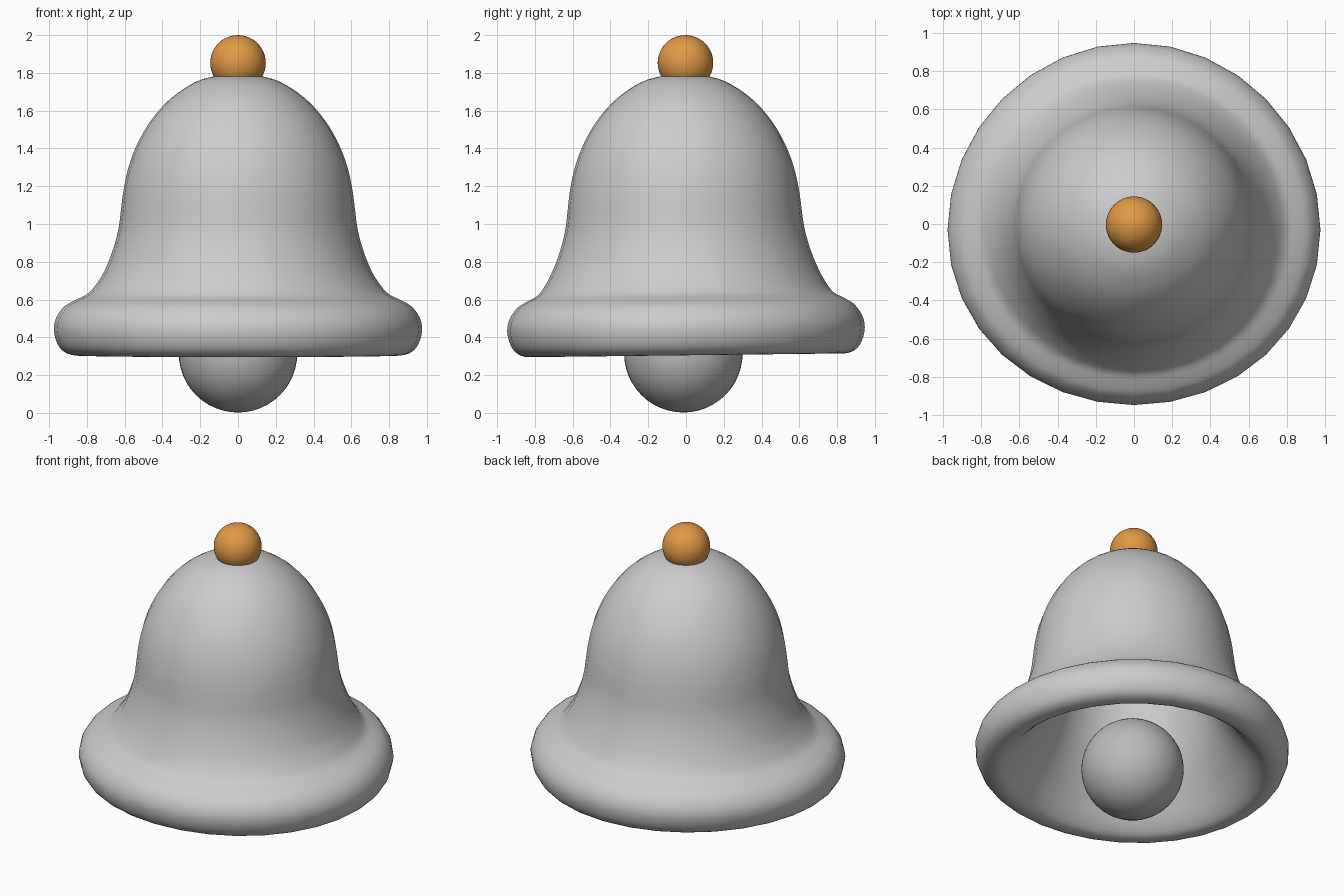
import bpy, bmesh, math

if "Cube" in bpy.data.objects:
    bpy.data.objects.remove(bpy.data.objects["Cube"])

SEGMENTS = 32
TILT = 0.012  # the bell leans very slightly forward


def smooth(obj, angle=60):
    bpy.ops.object.select_all(action='DESELECT')
    obj.select_set(True)
    bpy.context.view_layer.objects.active = obj
    bpy.ops.object.shade_smooth_by_angle(angle=math.radians(angle))


def ball(name, radius, location, color):
    bpy.ops.mesh.primitive_uv_sphere_add(segments=48, ring_count=24,
                                         radius=radius, location=location)
    obj = bpy.context.object
    obj.name = name
    smooth(obj)
    mat = bpy.data.materials.new(name + "_color")
    mat.diffuse_color = color
    mat.use_nodes = True
    mat.node_tree.nodes["Principled BSDF"].inputs["Base Color"].default_value = mat.diffuse_color
    obj.data.materials.append(mat)
    return obj


def spline(points, steps=3):
    """Smooth curve through the profile points."""
    p = [points[0]] + points + [points[-1]]
    out = []
    for a, b, c, d in zip(p, p[1:], p[2:], p[3:]):
        for t in (s / steps for s in range(steps)):
            out.append(tuple(
                b[k] + 0.5 * t * (c[k] - a[k] + t * (2 * a[k] - 5 * b[k] + 4 * c[k] - d[k]
                                  + t * (3 * (b[k] - c[k]) + d[k] - a[k]))) for k in (0, 1)))
    return out + [points[-1]]


# Bell: outer wall down to the rounded lip, then the thick inner wall back up
profile = [(0.07, 1.792), (0.19, 1.766), (0.29, 1.714), (0.385, 1.638),
           (0.47, 1.535), (0.535, 1.42), (0.58, 1.30), (0.606, 1.18),
           (0.619, 1.08), (0.632, 0.98), (0.66, 0.87), (0.705, 0.755),
           (0.755, 0.675), (0.80, 0.628), (0.86, 0.598), (0.92, 0.563),
           (0.962, 0.505), (0.975, 0.44), (0.957, 0.368), (0.92, 0.323),
           (0.865, 0.305), (0.81, 0.316), (0.745, 0.37), (0.675, 0.455),
           (0.605, 0.55), (0.535, 0.67), (0.475, 0.83), (0.43, 1.03),
           (0.405, 1.17), (0.355, 1.34), (0.25, 1.49), (0.07, 1.58)]

bm = bmesh.new()
rings = []
for r, z in spline(profile):
    rim = min(max((0.75 - z) / 0.2, 0), 1) * min(max((r - 0.5) / 0.3, 0), 1)
    ring = []
    for i in range(SEGMENTS):
        a = 2 * math.pi * i / SEGMENTS
        y = r * (1 - 0.029 * rim) * math.sin(a) - 0.03 * rim * math.cos(a) ** 2
        ring.append(bm.verts.new((r * math.cos(a), y, z)))
    rings.append(ring)
for up, low in zip(rings, rings[1:]):
    for i in range(SEGMENTS):
        j = (i + 1) % SEGMENTS
        bm.faces.new((up[i], low[i], low[j], up[j]))
bm.faces.new(rings[0])
bm.faces.new(rings[-1][::-1])
for v in bm.verts:
    v.co.z += TILT * v.co.y
    v.co.y -= TILT * (v.co.z - 0.44)
mesh = bpy.data.meshes.new("bell_shell")
bm.to_mesh(mesh)
bm.free()
shell = bpy.data.objects.new("bell_shell", mesh)
bpy.context.collection.objects.link(shell)
smooth(shell)

# Clapper below and knob on top
ball("clapper", 0.314, (0, -0.014, 0.316), (0.5, 0.5, 0.5, 1))
ball("top_knob", 0.147, (0, -0.003, 1.853), (0.75, 0.32, 0.06, 1))
